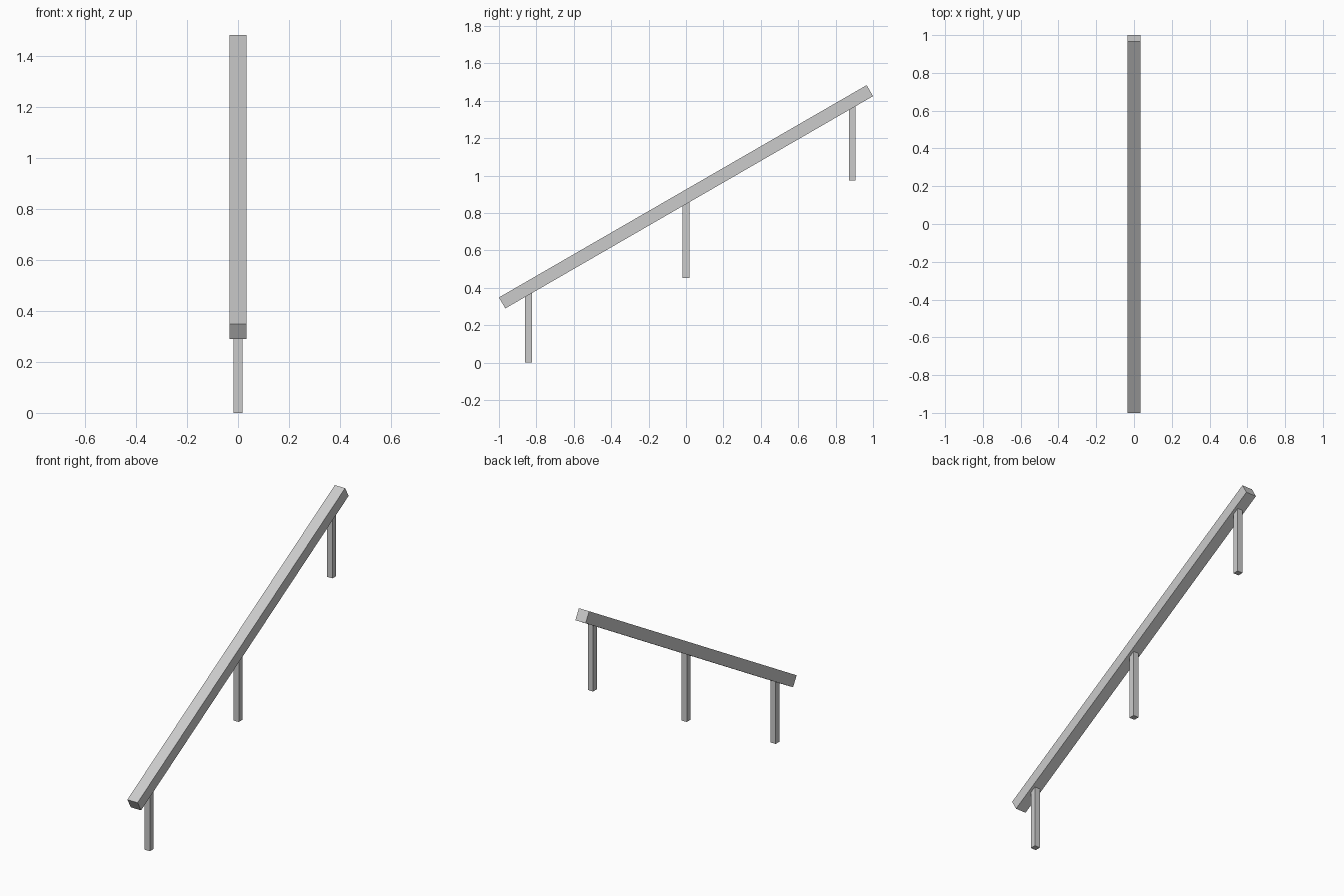
import bpy, bmesh, math
from mathutils import Matrix, Vector

if "Cube" in bpy.data.objects:
    bpy.data.objects.remove(bpy.data.objects["Cube"])

ANGLE = math.radians(30)
THICK = 0.068          # rail cross-section
LENGTH = (2 - THICK * math.sin(ANGLE)) / math.cos(ANGLE)
RAIL_Z = 0.887         # rail centre height
POST = 0.035           # post cross-section


def box(name, size, matrix, shape=None):
    bm = bmesh.new()
    bmesh.ops.create_cube(bm, size=1, matrix=Matrix.Diagonal((*size, 1)))
    bmesh.ops.transform(bm, matrix=matrix, verts=bm.verts)
    if shape:
        shape(bm)
    mesh = bpy.data.meshes.new(name)
    bm.to_mesh(mesh)
    bm.free()
    obj = bpy.data.objects.new(name, mesh)
    bpy.context.collection.objects.link(obj)
    return obj


def underside(y):
    return RAIL_Z + y * math.tan(ANGLE) - THICK / 2 / math.cos(ANGLE)


# Sloping square handrail
box("handrail", (THICK, LENGTH, THICK),
    Matrix.Translation((0, 0, RAIL_Z)) @ Matrix.Rotation(ANGLE, 4, 'X'))

# Vertical posts, tops mitred to the underside of the rail
for name, y, bottom in (("lower_post", -0.842, 0.0),
                        ("middle_post", 0.0, 0.453),
                        ("upper_post", 0.888, 0.975)):
    def mitre(bm, bottom=bottom):
        for v in bm.verts:
            if v.co.z > bottom + 0.1:
                v.co.z = underside(v.co.y)

    box(name, (POST, POST, 0.4), Matrix.Translation((0, y, bottom + 0.2)), mitre)
